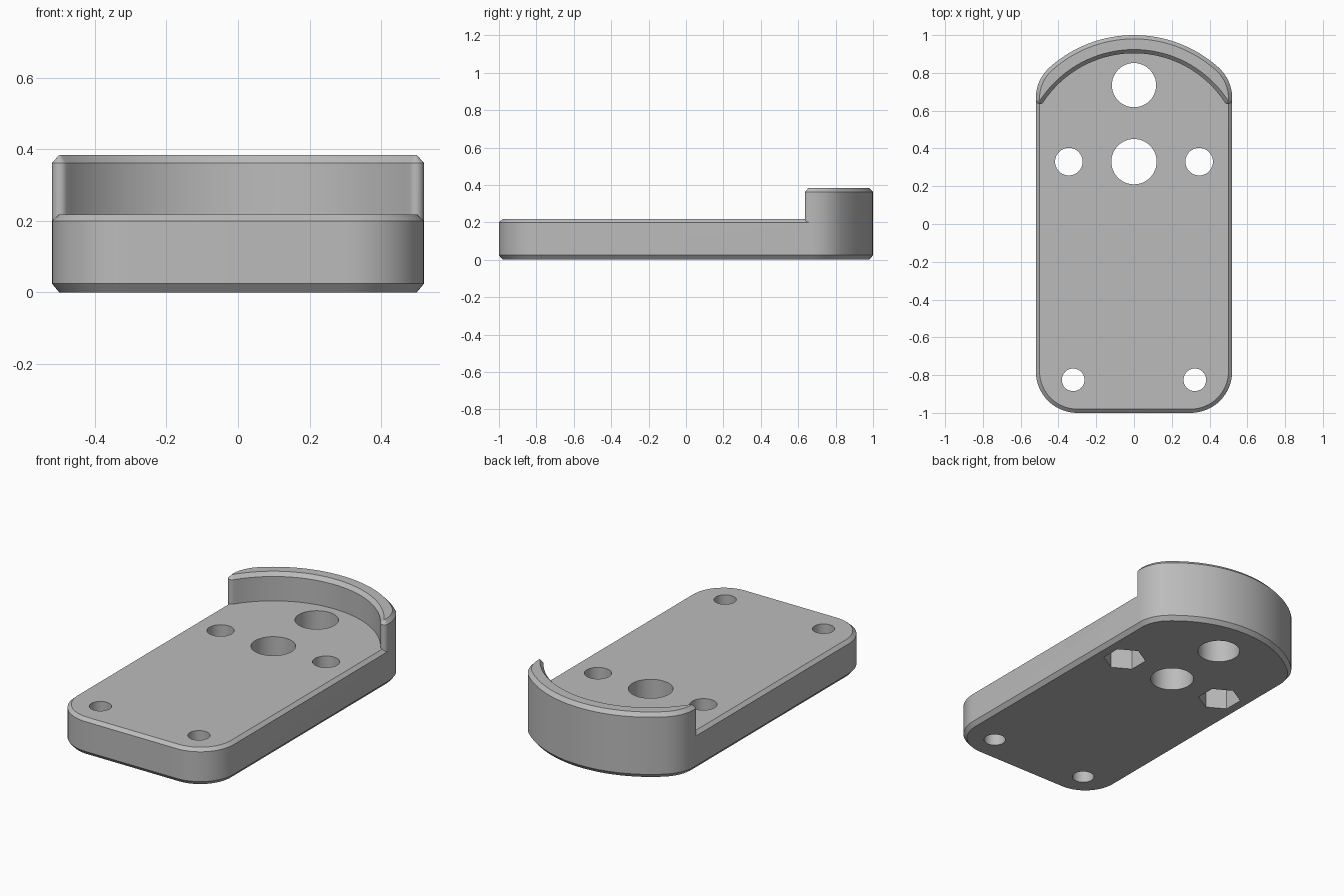
import bpy, bmesh
from math import pi, sin, cos, atan2, hypot, sqrt

if "Cube" in bpy.data.objects:
    bpy.data.objects.remove(bpy.data.objects["Cube"])

grey = bpy.data.materials.new("light grey")
grey.use_nodes = True
colour = (0.5, 0.5, 0.5, 1)
grey.diffuse_color = colour
grey.node_tree.nodes["Principled BSDF"].inputs["Base Color"].default_value = colour

HALF, CORNER, ARC_Y = 0.52, 0.22, 0.33   # half width, corner radius, centre of back arc
CX = HALF - CORNER
BACK_R = 1 - ARC_Y
SHOULDER_Y = ARC_Y + sqrt((BACK_R - CORNER) ** 2 - CX ** 2)
SHOULDER_A = atan2(SHOULDER_Y - ARC_Y, CX)
TIP_R, TIP_Y = 0.022, 0.657
TIP_X = HALF - TIP_R


def arc(cx, cy, r, a, b, n):
    return [(cx + r * cos(a + (b - a) * i / n), cy + r * sin(a + (b - a) * i / n))
            for i in range(n + 1)]


def back_edge(d):
    """Rounded shoulders and broad back arc, moved inward by d."""
    return (arc(CX, SHOULDER_Y, CORNER - d, 0, SHOULDER_A, 12)
            + arc(0, ARC_Y, BACK_R - d, SHOULDER_A, pi - SHOULDER_A, 40)[1:-1]
            + arc(-CX, SHOULDER_Y, CORNER - d, pi - SHOULDER_A, pi, 12))


def plate_outline(d):
    fy = CORNER - 1
    return (back_edge(d) + arc(-CX, fy, CORNER - d, pi, 1.5 * pi, 16)
            + arc(CX, fy, CORNER - d, 1.5 * pi, 2 * pi, 16))


def rim_outline(d):
    a = atan2(TIP_Y - ARC_Y, TIP_X)
    inner = hypot(TIP_X, TIP_Y - ARC_Y) - TIP_R + d
    return (back_edge(d)
            + arc(-TIP_X, TIP_Y, TIP_R - d, pi, 2 * pi - a, 8)
            + arc(0, ARC_Y, inner, pi - a, a, 48)[1:-1]
            + arc(TIP_X, TIP_Y, TIP_R - d, a - pi, 0, 8))


def loft(name, outline, levels):
    """Stack one outline at (height, inset) levels and cap both ends."""
    bm = bmesh.new()
    rings = [[bm.verts.new((x, y, z)) for x, y in outline(d)] for z, d in levels]
    n = len(rings[0])
    for low, high in zip(rings, rings[1:]):
        for i in range(n):
            j = (i + 1) % n
            bm.faces.new((low[i], low[j], high[j], high[i]))
    bm.faces.new(rings[0][::-1])
    bm.faces.new(rings[-1])
    bmesh.ops.recalc_face_normals(bm, faces=bm.faces)
    mesh = bpy.data.meshes.new(name)
    bm.to_mesh(mesh)
    bm.free()
    mesh.materials.append(grey)
    obj = bpy.data.objects.new(name, mesh)
    bpy.context.collection.objects.link(obj)
    return obj


def combine(target, other, operation):
    """Apply a boolean and remove the helper."""
    mod = target.modifiers.new(operation.lower(), "BOOLEAN")
    mod.operation, mod.solver, mod.object = operation, "EXACT", other
    bpy.context.view_layer.objects.active = target
    bpy.ops.object.modifier_apply(modifier=mod.name)
    bpy.data.objects.remove(other)


def cut(target, x, y, r, top, sides):
    start = pi / 2 if sides == 6 else 0
    ring = arc(x, y, r, start, start + 2 * pi, sides)[:-1]
    tool = loft("cutter", lambda d: ring, [(-0.1, 0), (top, 0)])
    tool.hide_render = True
    combine(target, tool, "DIFFERENCE")


# Chamfered plate with the raised rim around its back end
plate = loft("base_plate", plate_outline, [(0, 0.02), (0.024, 0), (0.2, 0), (0.218, 0.02)])
rim = loft("back_rim", rim_outline, [(0.2, 0), (0.362, 0), (0.384, 0.02)])
combine(plate, rim, "UNION")

# Large through holes on the centre line
cut(plate, 0, 0.735, 0.117, 0.5, 48)
cut(plate, 0, 0.33, 0.12, 0.5, 48)

# Mirrored screw holes, with hexagonal nut pockets underneath
for side in (-1, 1):
    cut(plate, side * 0.345, 0.33, 0.073, 0.5, 40)
    cut(plate, side * 0.345, 0.33, 0.118, 0.14, 6)
    cut(plate, side * 0.322, -0.825, 0.06, 0.5, 40)

bpy.ops.object.select_all(action="DESELECT")
plate.select_set(True)
bpy.context.view_layer.objects.active = plate
bpy.ops.object.shade_smooth_by_angle(angle=pi / 6)
